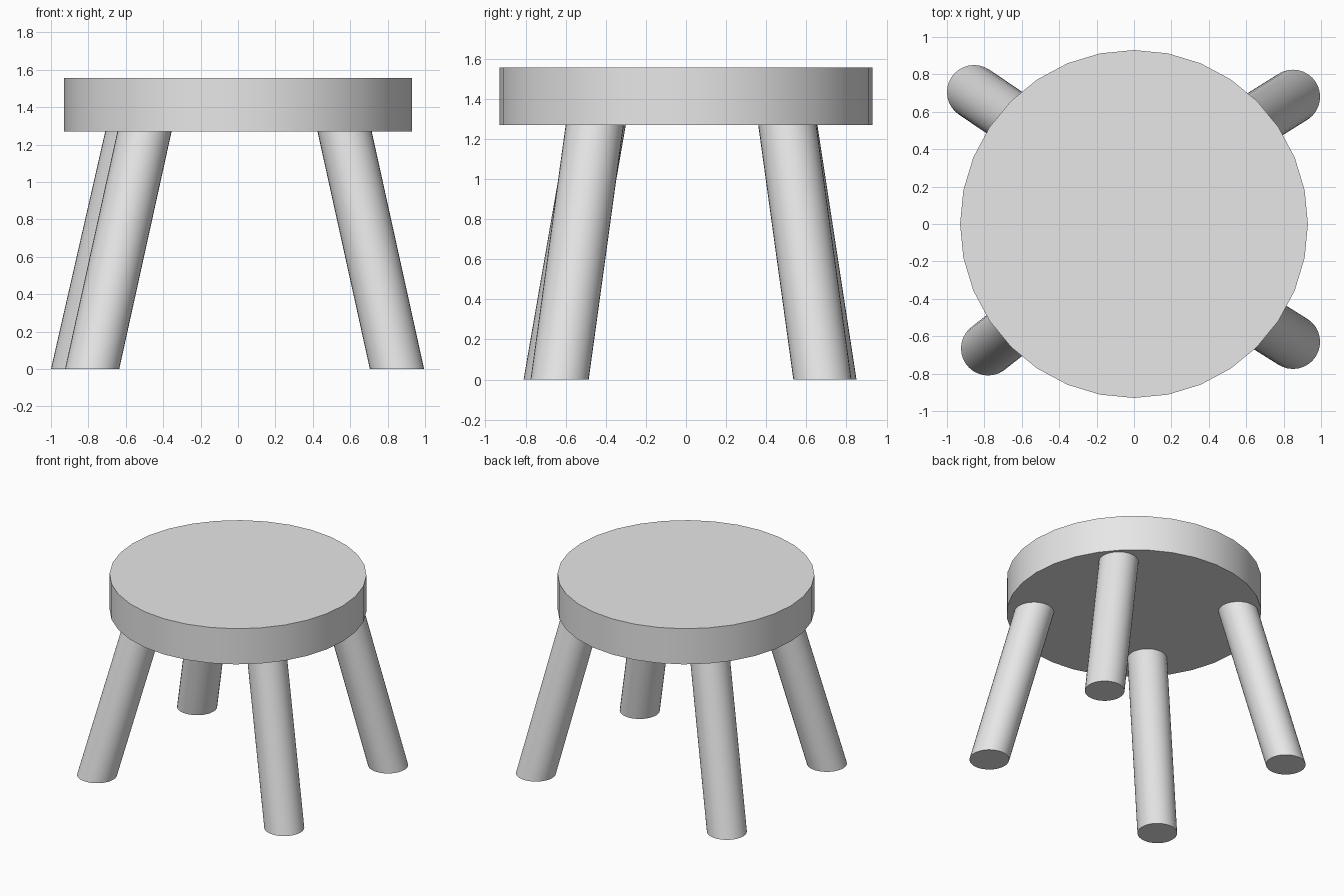
import bpy
import bmesh
import math
from mathutils import Vector

cube = bpy.data.objects.get("Cube")
if cube:
    bpy.data.objects.remove(cube, do_unlink=True)

grey = bpy.data.materials.new("light grey")
grey.use_nodes = True
grey.diffuse_color = (0.8, 0.8, 0.8, 1)
grey.node_tree.nodes["Principled BSDF"].inputs["Base Color"].default_value = (0.8, 0.8, 0.8, 1)

SEAT_BOTTOM, SEAT_TOP = 1.27, 1.555


def slanted_cylinder(name, radius, bottom, top, sides=32):
    """Cylinder with level end caps, leaning from bottom to top."""
    bm = bmesh.new()
    bmesh.ops.create_cone(bm, cap_ends=True, segments=sides,
                          radius1=radius, radius2=radius, depth=1)
    bottom, top = Vector(bottom), Vector(top)
    for v in bm.verts:
        centre = top if v.co.z > 0 else bottom
        v.co = centre + Vector((v.co.x, v.co.y, 0))
    mesh = bpy.data.meshes.new(name)
    bm.to_mesh(mesh)
    bm.free()
    mesh.materials.append(grey)
    obj = bpy.data.objects.new(name, mesh)
    bpy.context.collection.objects.link(obj)
    bpy.ops.object.select_all(action='DESELECT')
    obj.select_set(True)
    bpy.context.view_layer.objects.active = obj
    bpy.ops.object.shade_smooth_by_angle(angle=math.radians(30))
    return obj


# Round seat
slanted_cylinder("seat", 0.93, (0, 0, SEAT_BOTTOM), (0, 0, SEAT_TOP))

# Splayed legs: foot centre and centre under the seat
legs = {
    "front_left_leg": ((0.85, -0.63), (0.57, -0.455)),
    "front_right_leg": ((-0.78, -0.665), (-0.5, -0.445)),
    "back_left_leg": ((0.85, 0.68), (0.57, 0.505)),
    "back_right_leg": ((-0.855, 0.705), (-0.565, 0.51)),
}
for name, (foot, head) in legs.items():
    slanted_cylinder(name, 0.145, (*foot, 0), (*head, SEAT_BOTTOM))
